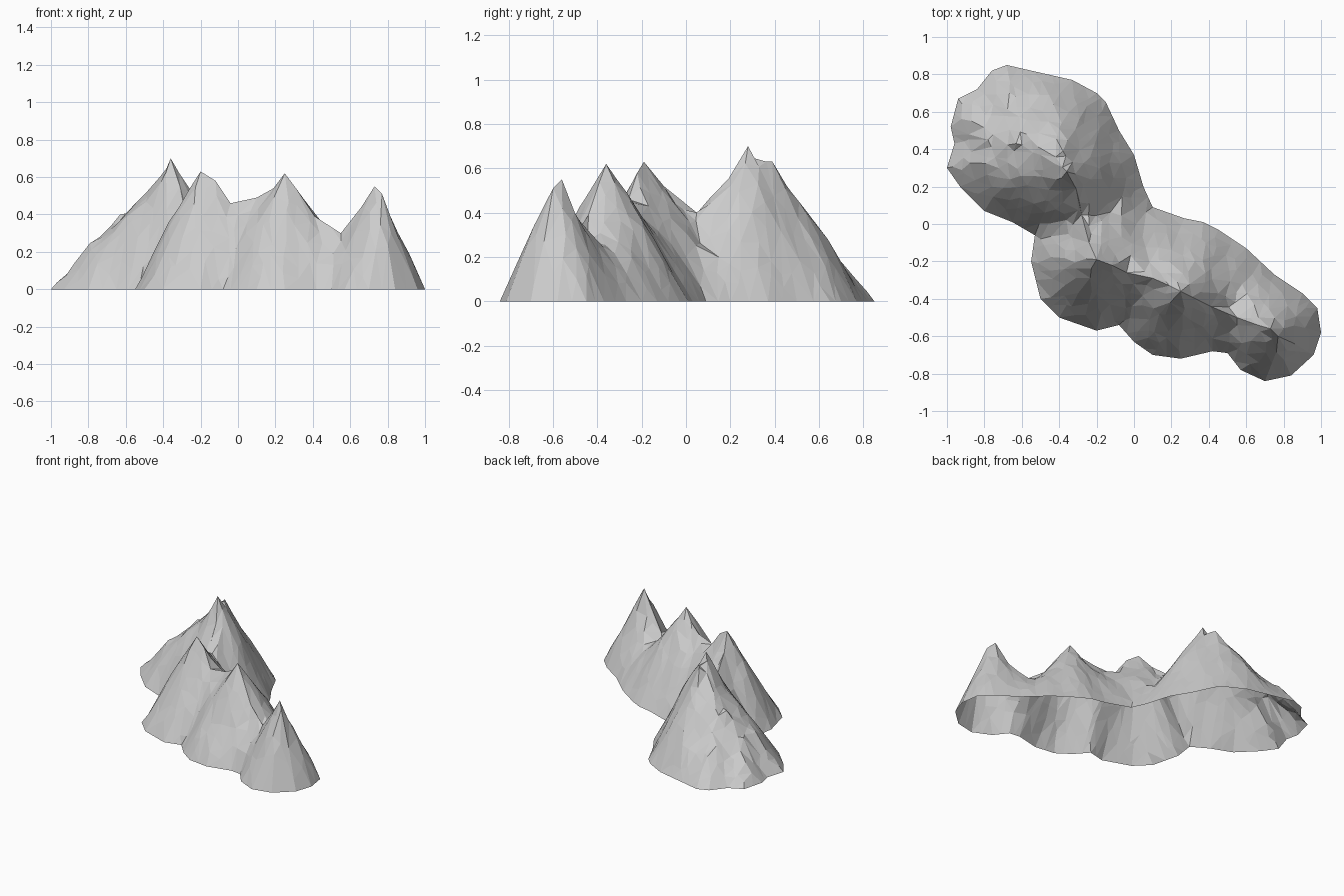
import bpy, random
from mathutils import Vector, noise
from mathutils.geometry import delaunay_2d_cdt

if "Cube" in bpy.data.objects:
    bpy.data.objects.remove(bpy.data.objects["Cube"])

random.seed(4)

# Foot of the range, counter-clockwise in plan
foot = [(-.68, .85), (-.76, .82), (-.84, .72), (-.94, .67), (-.98, .52), (-.96, .43),
        (-1, .3), (-.93, .2), (-.8, .07), (-.65, .01), (-.53, -.06), (-.55, -.2),
        (-.5, -.4), (-.4, -.5), (-.2, -.57), (-.08, -.54), (0, -.63), (.1, -.7),
        (.25, -.72), (.42, -.68), (.5, -.69), (.57, -.78), (.7, -.84), (.84, -.81),
        (.96, -.7), (1, -.58), (.98, -.45), (.9, -.37), (.75, -.27), (.6, -.13),
        (.45, -.03), (.37, .01), (.27, .03), (.1, .09), (.05, .2), (0, .37),
        (-.08, .5), (-.15, .65), (-.2, .7), (-.33, .77), (-.55, .82)]
foot = [Vector(p) for p in foot]
foot_edges = list(zip(foot, foot[1:] + foot[:1]))

# Crest line through the four peaks, and two spurs of the tallest peak (x, y, z)
crest = [(-.36, .28, .70), (-.31, .19, .51), (-.28, .05, .37), (-.24, -.1, .52),
         (-.2, -.19, .63), (-.12, -.22, .58), (-.04, -.26, .46), (.1, -.29, .49),
         (.19, -.33, .54), (.25, -.36, .62), (.31, -.39, .54), (.41, -.44, .39),
         (.55, -.5, .30), (.66, -.54, .44), (.73, -.56, .55), (.77, -.6, .51)]
north_spur = [(-.36, .28, .70), (-.38, .39, .63), (-.4, .51, .45), (-.43, .64, .28)]
west_spur = [(-.36, .28, .70), (-.42, .32, .57), (-.5, .37, .47), (-.63, .43, .40),
             (-.78, .45, .25)]


def resample(line, n):
    pts = [Vector(p) for p in line]
    return [a.lerp(b, i / n) for a, b in zip(pts, pts[1:]) for i in range(n)] + [pts[-1]]


ridge = [p for line in (crest, north_spur, west_spur) for p in resample(line, 3)]


def foot_distance(p):
    best = 9
    for a, b in foot_edges:
        ab = b - a
        t = min(1, max(0, (p - a).dot(ab) / ab.length_squared))
        best = min(best, (p - a - ab * t).length)
    return best


def inside(p):
    hit = False
    for a, b in foot_edges:
        if (a.y > p.y) != (b.y > p.y):
            if p.x < a.x + (p.y - a.y) / (b.y - a.y) * (b.x - a.x):
                hit = not hit
    return hit


def height(p):
    d = foot_distance(p)
    if d < 1e-4:
        return 0
    h, share = 0, 0
    for r in ridge:
        k = d / (d + (p - r.xy).length)
        if r.z * k ** .95 > h:
            h, share = r.z * k ** .95, k
    # roughen the flanks, leaving foot and crest in place
    rough = noise.noise(Vector((p.x * 7, p.y * 7, 1.3))) * .10
    return max(0, h + rough * share * (1 - share) * 2)


# Plan points: foot, crest lines, then jittered flanks
rim = [q for a, b in foot_edges for q in (a, (a + b) / 2)]
crest_pts = [Vector(p[:2]) for line in (crest, north_spur[1:], west_spur[1:]) for p in line]
points = rim + crest_pts
step = .062
for i in range(-17, 18):
    for j in range(-15, 16):
        p = Vector(((i + random.uniform(-.38, .38)) * step,
                    (j + random.uniform(-.38, .38)) * step))
        if inside(p) and foot_distance(p) > .025:
            if min((p - q).length for q in crest_pts) > .03:
                points.append(p)

# Triangulated low-poly shell, open underneath; crest edges are kept
n, m = len(rim), len(crest)
edges = [(n + i, n + i + 1) for i in range(m - 1)]
edges += [(i, (i + 1) % n) for i in range(n)]
verts, _, faces, *_ = delaunay_2d_cdt(points, edges, [], 0, 1e-5)
faces = [f for f in faces
         if inside(sum((Vector(verts[i]) for i in f), Vector((0, 0))) / len(f))]

mesh = bpy.data.meshes.new("mountain_range")
mesh.from_pydata([(v.x, v.y, height(Vector(v))) for v in verts], [], faces)
mesh.validate()
mesh.update()
obj = bpy.data.objects.new("mountain_range", mesh)
bpy.context.collection.objects.link(obj)
